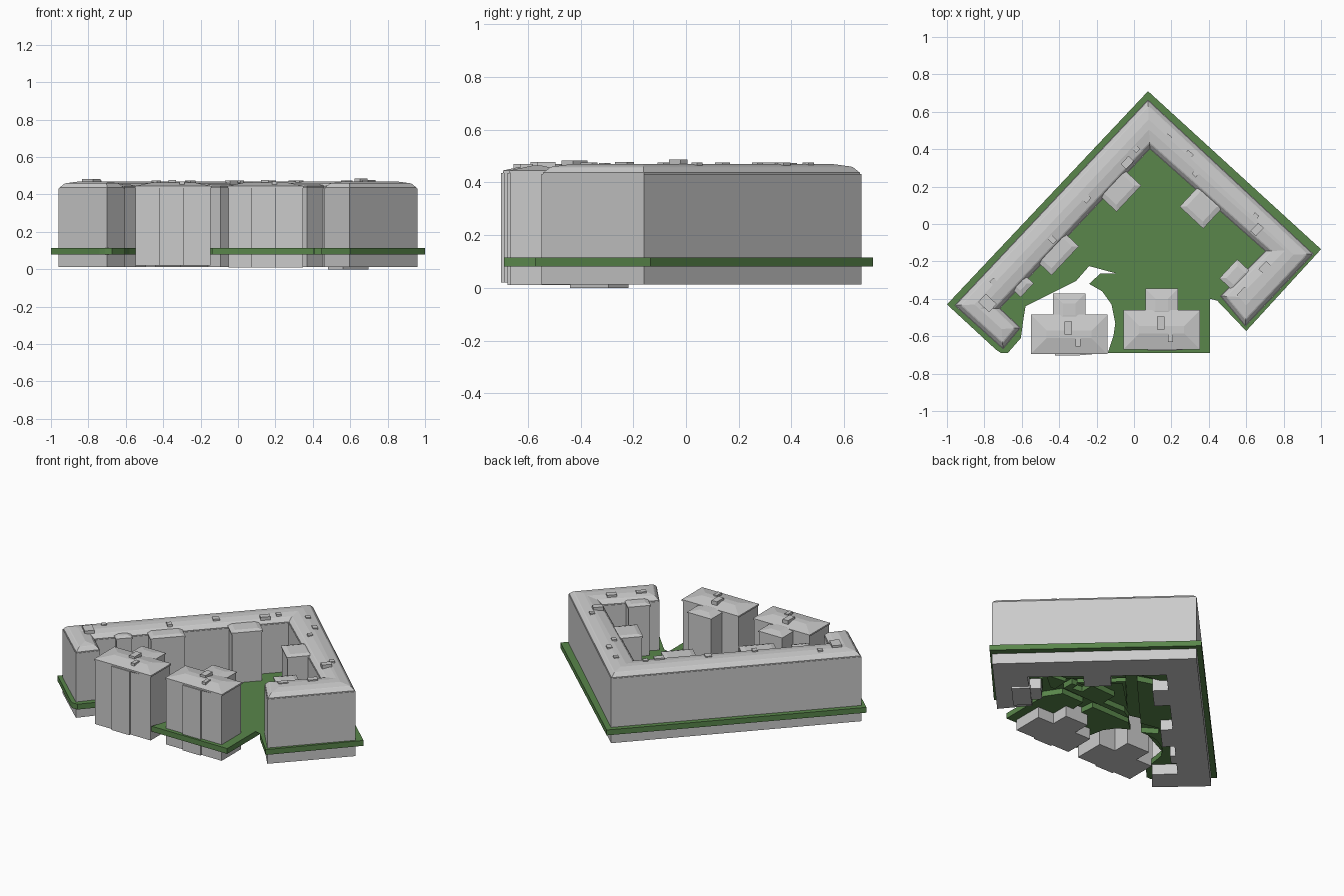
import bpy, bmesh
from mathutils import Vector as V

if "Cube" in bpy.data.objects:
    bpy.data.objects.remove(bpy.data.objects["Cube"])


def offset(pts, d):
    """Inset a counter-clockwise outline by d with mitred corners."""
    out, n = [], len(pts)
    for i in range(n):
        a, b, c = V(pts[i - 1]), V(pts[i]), V(pts[(i + 1) % n])
        e, f = (b - a).normalized(), (c - b).normalized()
        n1, n2 = V((-e.y, e.x)), V((-f.y, f.x))
        out.append(tuple(b + (n1 + n2) * d / (1 + n1.dot(n2))))
    return out


def loft(name, pts, levels, mat=None):
    """Stack outlines (inset, z), cap both ends."""
    area = sum(pts[i - 1][0] * p[1] - p[0] * pts[i - 1][1] for i, p in enumerate(pts))
    if area < 0:
        pts = pts[::-1]
    bm = bmesh.new()
    rings = []
    for d, z in levels:
        o = offset(pts, d) if d else pts
        rings.append([bm.verts.new((p[0], p[1], z)) for p in o])
    n = len(pts)
    for lo, hi in zip(rings, rings[1:]):
        for i in range(n):
            j = (i + 1) % n
            bm.faces.new((lo[i], lo[j], hi[j], hi[i]))
    caps = [bm.faces.new(rings[0][::-1]), bm.faces.new(rings[-1])]
    bmesh.ops.triangulate(bm, faces=caps)
    me = bpy.data.meshes.new(name)
    bm.to_mesh(me)
    bm.free()
    ob = bpy.data.objects.new(name, me)
    bpy.context.collection.objects.link(ob)
    if mat:
        me.materials.append(mat)
    return ob


def frame_box(name, frame, a0, a1, d0, d1, levels):
    """Box in a wing's own axes: a along the wing, d towards the courtyard."""
    o, u, n = (V(k) for k in frame)
    pts = [tuple(o + u * a + n * d) for a, d in ((a0, d0), (a1, d0), (a1, d1), (a0, d1))]
    return loft(name, pts, levels)


green = bpy.data.materials.new("grass")
green.diffuse_color = (0.10, 0.24, 0.07, 1)
green.use_nodes = True
green.node_tree.nodes["Principled BSDF"].inputs["Base Color"].default_value = green.diffuse_color
GZ = [(0, 0.08), (0, 0.115)]

# Lawn around and under the long building
loft("outer_lawn", [
    (.075, .71), (-1, -.43), (-.74, -.67), (-.71, -.69), (-.675, -.69), (-.605, -.61),
    (-.59, -.50), (-.58, -.44), (-.53, -.37), (-.45, -.32), (-.38, -.305), (-.31, -.305),
    (-.40, -.25), (-.36, -.20), (-.24, -.225), (.10, .145), (-.01, .18), (-.02, .24),
    (.17, .20), (.22, .27), (.26, .23), (.22, .19), (.17, .13), (.38, -.06), (.44, -.10),
    (.59, -.115), (.655, -.20), (.54, -.195), (.46, -.29), (.445, -.41), (.60, -.572),
    (1, -.135)], GZ, green)

# Courtyard lawns
loft("chevron_lawn", [(-.07, -.145), (.145, .097), (.36, -.097), (.325, -.097),
                      (.145, .065), (-.06, -.135)], GZ, green)
loft("middle_lawn", [(-.15, -.225), (-.075, -.18), (.085, -.18), (.085, -.08), (.265, -.07),
                     (.265, -.16), (.335, -.17), (.335, -.125), (.375, -.125), (.375, -.20)], GZ, green)
loft("tower_lawn", [(-.24, -.32), (-.18, -.265), (.10, -.26), (.11, -.35), (.175, -.35),
                    (.18, -.255), (.34, -.25), (.405, -.35), (.405, -.69), (-.14, -.69),
                    (-.11, -.60), (-.10, -.53), (-.12, -.43), (-.17, -.36)], GZ, green)
loft("corner_lawn", [(.415, -.13), (.555, -.145), (.445, -.24), (.41, -.24)], GZ, green)

# Long building: walls, set-back eaves and shallow pitched roof
wing = [(.075, .665), (-.96, -.435), (-.70, -.67), (-.605, -.555), (-.715, -.451), (.085, .40),
        (.70, -.145), (.46, -.385), (.595, -.548), (.96, -.16)]
loft("long_building_walls", wing, [(0, .012), (0, .432)])
loft("long_building_roof", wing, [(.004, .432), (.004, .437), (.022, .457), (.028, .46), (.075, .469)])

# Stair bays on the courtyard side
left = ((-.96, -.435), (.685, .728), (.728, -.685))
right = ((.075, .665), (.731, -.682), (-.682, -.731))
bays = [(left, .28, .37, .15, .222), (left, .48, .68, .15, .262), (left, .965, 1.145, .15, .282),
        (right, .52, .68, .15, .297), (right, .937, 1.03, .305, .432)]
for i, (f, a0, a1, d0, d1) in enumerate(bays):
    frame_box(f"stair_bay_{i}", f, a0, a1, d0, d1,
              [(0, .012), (0, .435), (-.006, .435), (-.006, .444), (.02, .452)])
frame_box("base_plinth", right, 1.0, 1.11, .275, .475, [(0, 0), (0, .03)])

# Rooftop machine rooms and vents
units = [(left, .10, .16, .08, .16, .482), (left, .22, .25, .05, .08, .474), (left, .60, .63, .12, .16, .475),
         (left, .88, .92, .10, .14, .475), (left, 1.16, 1.22, .13, .17, .475),
         (left, 1.26, 1.29, .12, .15, .474), (right, .20, .23, .06, .09, .475),
         (right, .34, .38, .05, .08, .475), (right, .44, .47, .10, .13, .475),
         (right, .83, .86, .05, .08, .475), (right, .88, .92, .08, .14, .486),
         (right, 1.05, 1.09, .20, .26, .477), (right, 1.06, 1.09, .38, .44, .475)]
for i, (f, a0, a1, d0, d1, z) in enumerate(units):
    frame_box(f"roof_unit_{i}", f, a0, a1, d0, d1, [(0, .45), (0, z)])

# Two T-shaped towers
for name, x, y, z in (("left_tower", -.347, -.69, .02), ("right_tower", .148, -.665, .01)):
    def rect(x0, x1, y0, y1):
        return [(x + x0, y + y0), (x + x1, y + y0), (x + x1, y + y1), (x + x0, y + y1)]
    body = [(-.20, 0), (-.075, 0), (-.075, -.012), (.055, -.012), (.055, 0), (.20, 0), (.20, .20),
            (.083, .20), (-.083, .20), (-.20, .20)]
    loft(name + "_walls", [(x + a, y + b) for a, b in body], [(0, z), (0, .435)])
    loft(name + "_roof", rect(-.20, .20, 0, .20),
         [(-.005, .435), (-.005, .445), (.08, .463)])
    loft(name + "_back_wing", rect(-.083, .083, .15, .315),
         [(0, z), (0, .432), (-.004, .432), (-.004, .438), (.05, .448)])
    for i, r in enumerate(((-.025, .015, .10, .17), (.035, .06, .035, .085))):
        loft(f"{name}_roof_unit_{i}", rect(*r), [(0, .44), (0, .477 - .007 * i)])
